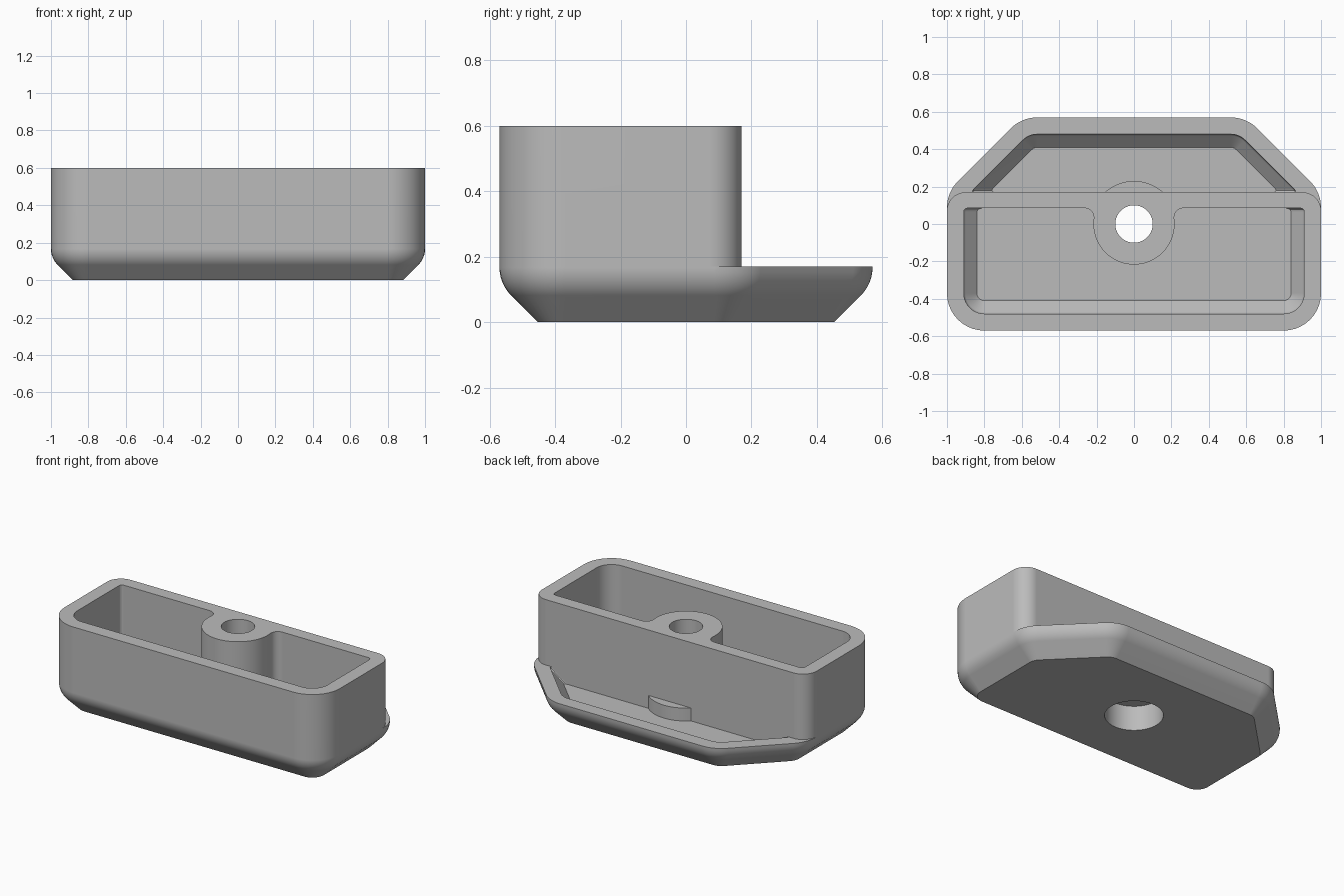
import bpy, bmesh, math
from mathutils import Vector

if "Cube" in bpy.data.objects:
    bpy.data.objects.remove(bpy.data.objects["Cube"])

grey = bpy.data.materials.new("plain_grey")
grey.diffuse_color = (0.5, 0.5, 0.5, 1)
grey.use_nodes = True
grey.node_tree.nodes["Principled BSDF"].inputs["Base Color"].default_value = grey.diffuse_color

CORNERS = [(-1, -.57), (1, -.57), (1, .17), (.6, .57), (-.6, .57), (-1, .17)]
R = 0.2


def outline(inset, steps=10):
    """Rounded six-sided footprint, moved inward by inset."""
    pts, n = [], len(CORNERS)
    for i in range(n):
        a, b, c = (Vector(CORNERS[(i + k) % n]) for k in (-1, 0, 1))
        d1, d2 = (b - a).normalized(), (c - b).normalized()
        n1, n2 = Vector((d1.y, -d1.x)), Vector((d2.y, -d2.x))
        centre = b - (n1 + n2) * R / (1 + n1.dot(n2))
        start, turn = math.atan2(n1.y, n1.x), math.acos(n1.dot(n2))
        for k in range(steps + 1):
            t = start + turn * k / steps
            pts.append(centre + (R - inset) * Vector((math.cos(t), math.sin(t))))
    return pts


def arc(cx, cy, r, a0, a1, steps):
    angles = [math.radians(a0 + (a1 - a0) * k / steps) for k in range(steps + 1)]
    return [(cx + r * math.cos(t), cy + r * math.sin(t)) for t in angles]


def loft(name, rings, clip=None, side=1):
    """Bridge (points, z) rings; optionally keep one side of a y plane."""
    bm = bmesh.new()
    loops = [[bm.verts.new((p[0], p[1], z)) for p in pts] for pts, z in rings]
    n = len(loops[0])
    for lo, hi in zip(loops, loops[1:]):
        for i in range(n):
            j = (i + 1) % n
            bm.faces.new((lo[i], lo[j], hi[j], hi[i]))
    bm.faces.new(loops[0][::-1])
    bm.faces.new(loops[-1])
    if clip is not None:
        geom = bm.verts[:] + bm.edges[:] + bm.faces[:]
        bmesh.ops.bisect_plane(bm, geom=geom, plane_co=(0, clip, 0),
                               plane_no=(0, side, 0), clear_outer=True)
        rim = [e for e in bm.edges if e.is_boundary]
        bmesh.ops.edgeloop_fill(bm, edges=rim)
        # small round where the clipped wall meets the ends
        ends = [e for e in bm.edges
                if all(abs(v.co.y - clip) < 1e-4 for v in e.verts)
                and abs(e.verts[0].co.z - e.verts[1].co.z) > 1e-4]
        bmesh.ops.bevel(bm, geom=ends, offset=.02, segments=3, profile=.5,
                        affect='EDGES', clamp_overlap=True)
    bmesh.ops.recalc_face_normals(bm, faces=bm.faces[:])
    mesh = bpy.data.meshes.new(name)
    bm.to_mesh(mesh)
    bm.free()
    mesh.materials.append(grey)
    ob = bpy.data.objects.new(name, mesh)
    bpy.context.collection.objects.link(ob)
    return ob


def prism(name, pts, z0, z1):
    return loft(name, [(pts, z0), (pts, z1)])


def disc(name, r, z0, z1):
    return prism(name, arc(0, 0, r, 0, 360, 64)[:-1], z0, z1)


def cut(ob, tool):
    """Subtract tool from ob and discard the tool."""
    mod = ob.modifiers.new("cut", 'BOOLEAN')
    mod.operation, mod.solver, mod.object = 'DIFFERENCE', 'EXACT', tool
    bpy.context.view_layer.objects.active = ob
    bpy.ops.object.modifier_apply(modifier=mod.name)
    bpy.data.objects.remove(tool)


def bilge(r, steps=6):
    """Rounded turn from the 45 degree chamfer up to the vertical wall."""
    angles = [math.radians(45 - 45 * k / steps) for k in range(steps + 1)]
    return [(.12 - r * math.cos(t), .167 - r * math.sin(t)) for t in angles]


# solid body with chamfered underside
outer = [(.117, 0)] + bilge(.12) + [(0, .6)]
body = loft("tray_body", [(outline(d), z) for d, z in outer])

# remove everything above the rear ledge
wall = arc(.9, .07, .1, 0, 90, 10)
back = [(1.2, .07)] + wall + [(-x, y) for x, y in wall[::-1]]
back += [(-1.2, .07), (-1.2, .8), (1.2, .8)]
cut(body, prism("rear_cutter", back, .17, .9))

# front cavity, leaving the filleted screw boss standing
inner = [(.16, .085)] + bilge(.03)
front = loft("front_cavity", [(outline(d), z) for d, z in inner + [(.09, .8)]], .085, 1)
fillet = arc(-.265, .035, .05, 90, -7.5, 8)
boss = [(.265, .12), (-.265, .12)] + fillet[:-1] + arc(0, 0, .217, 172.5, 367.5, 40)
boss += [(-x, y) for x, y in fillet[:-1][::-1]]
cut(front, prism("boss", boss, -.1, 1))
cut(body, front)

# shallow rear cavity, leaving the curved lip behind the boss
rear = loft("rear_cavity", [(outline(d), z) for d, z in inner + [(.09, .3)]], .17, -1)
cut(rear, disc("rear_lip", .23, -.1, .5))
cut(body, rear)

# through hole and wide recess underneath
cut(body, disc("through_hole", .1, -.2, .9))
cut(body, disc("bottom_recess", .175, -.2, .165))

# smooth rounds, crisp edges
bpy.ops.object.select_all(action='DESELECT')
body.select_set(True)
bpy.context.view_layer.objects.active = body
bpy.ops.object.shade_smooth_by_angle(angle=math.radians(30))
normals = body.modifiers.new("flat_normals", 'WEIGHTED_NORMAL')
normals.keep_sharp = True
